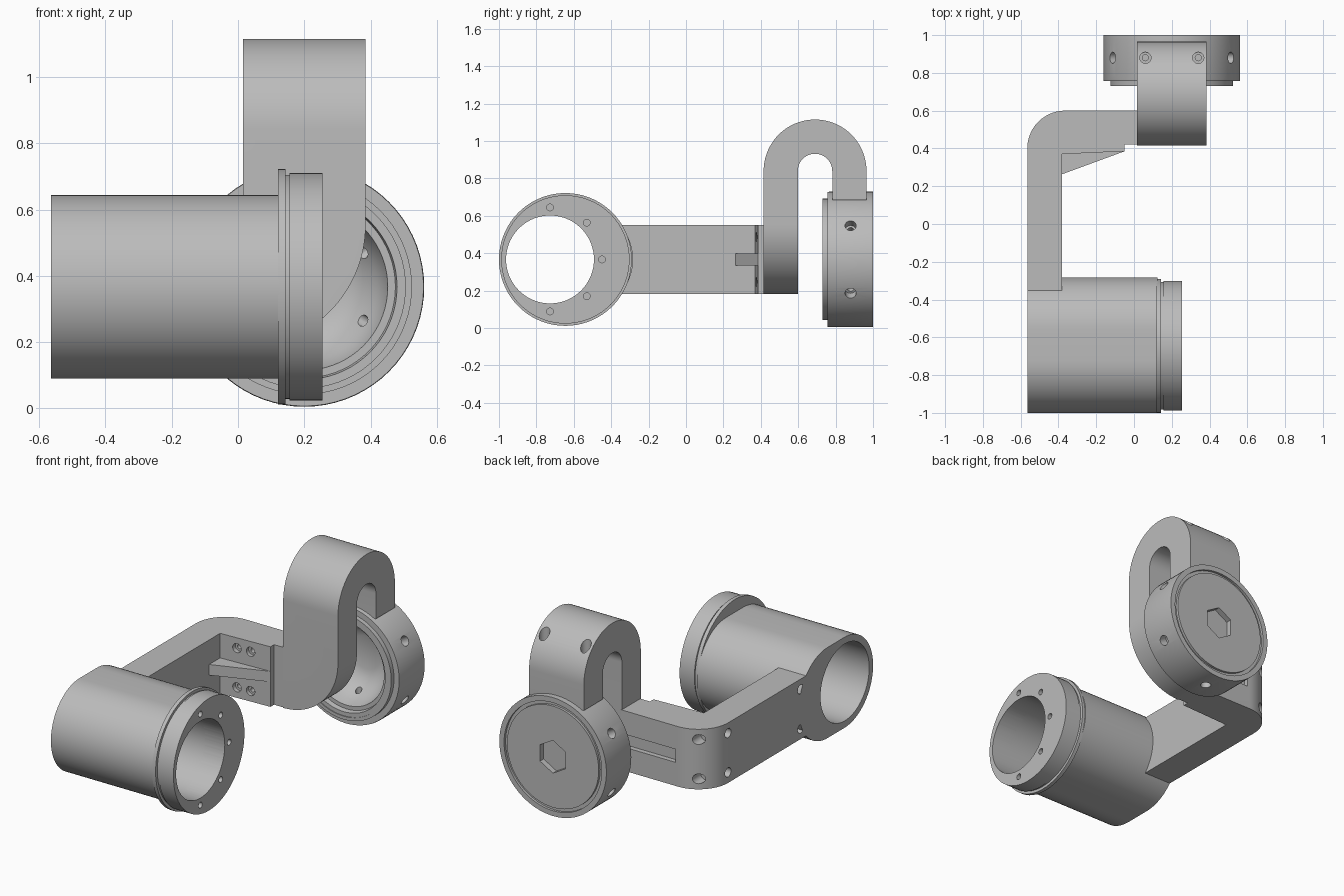
import bpy, bmesh
from math import sin, cos, pi, radians
from mathutils import Vector, Matrix

cube = bpy.data.objects.get("Cube")
if cube:
    bpy.data.objects.remove(cube, do_unlink=True)

grey = bpy.data.materials.new("machined grey")
grey.use_nodes = True
tone = (0.5, 0.5, 0.5, 1)
grey.diffuse_color = tone
grey.node_tree.nodes["Principled BSDF"].inputs["Base Color"].default_value = tone

MID = 0.367  # height of every main axis


def make(name, bm):
    bmesh.ops.recalc_face_normals(bm, faces=bm.faces)
    mesh = bpy.data.meshes.new(name)
    bm.to_mesh(mesh)
    bm.free()
    mesh.materials.append(grey)
    ob = bpy.data.objects.new(name, mesh)
    bpy.context.collection.objects.link(ob)
    return ob


def arc(cx, cy, r, start, end, n=24):
    angles = [radians(start + (end - start) * i / n) for i in range(n + 1)]
    return [(cx + r * cos(a), cy + r * sin(a)) for a in angles]


def prism(name, pts, axis, lo, hi):
    """Extrude an outline along an axis; the outline lies in the other two."""
    place = {"x": lambda a, b, t: (t, a, b),
             "y": lambda a, b, t: (a, t, b),
             "z": lambda a, b, t: (a, b, t)}[axis]
    bm = bmesh.new()
    face = bm.faces.new([bm.verts.new(place(a, b, lo)) for a, b in pts])
    new = bmesh.ops.extrude_face_region(bm, geom=[face])["geom"]
    bmesh.ops.translate(bm, vec=place(0, 0, hi - lo),
                        verts=[g for g in new if isinstance(g, bmesh.types.BMVert)])
    return make(name, bm)


def lathe(name, profile, centre, axis, steps=72):
    """Turn a closed (radius, position) profile around the x or y axis."""
    bm = bmesh.new()
    direction = Vector((1, 0, 0)) if axis == "x" else Vector((0, 1, 0))
    up = Vector((0, 0, 1))
    verts = [bm.verts.new(Vector(centre) + up * r + direction * t) for r, t in profile]
    edges = [bm.edges.new((v, verts[i - 1])) for i, v in enumerate(verts)
             if profile[i][0] + profile[i - 1][0] > 0]
    bmesh.ops.spin(bm, geom=verts + edges, cent=centre, axis=direction,
                   angle=2 * pi, steps=steps, use_duplicate=False)
    bmesh.ops.remove_doubles(bm, verts=bm.verts, dist=0.0002)
    return make(name, bm)


def cut(ob, cutter):
    cutter.hide_render = True
    mod = ob.modifiers.new("cut", "BOOLEAN")
    mod.operation = "DIFFERENCE"
    mod.solver = "EXACT"
    mod.object = cutter
    bpy.context.view_layer.objects.active = ob
    bpy.ops.object.modifier_apply(modifier=mod.name)
    bpy.data.objects.remove(cutter, do_unlink=True)


def drill(ob, start, direction, r, depth, segs=20):
    d = Vector(direction).normalized()
    bm = bmesh.new()
    turn = d.to_track_quat("Z", "Y").to_matrix().to_4x4()
    mat = Matrix.Translation(Vector(start) + d * depth / 2) @ turn
    bmesh.ops.create_cone(bm, cap_ends=True, segments=segs, radius1=r,
                          radius2=r, depth=depth, matrix=mat)
    cut(ob, make("cutter", bm))


# Wide sleeve with an off-centre round bore
BORE_Y = -0.727
sleeve = prism("sleeve", arc(-0.56, MID, 0.277, -90, 90, 36)
               + arc(-0.723, MID, 0.277, 90, 270, 36), "x", -0.565, 0.125)
drill(sleeve, (-0.7, BORE_Y, MID), (1, 0, 0), 0.235, 1.2, 72)

# Stepped collar on the sleeve, with its bolt circle
collar = lathe("collar", [(0, 0.12), (0.355, 0.12), (0.355, 0.143), (0.338, 0.143),
                          (0.338, 0.155), (0.343, 0.155), (0.343, 0.255), (0, 0.255)],
               (0, -0.645, MID), "x")
drill(collar, (-0.7, BORE_Y, MID), (1, 0, 0), 0.235, 1.2, 72)
for deg in range(-90, 91, 45):
    a = radians(deg)
    drill(collar, (0.27, BORE_Y + 0.278 * cos(a), MID + 0.278 * sin(a)),
          (-1, 0, 0), 0.018, 0.08)

# Angled arm with a rounded outer corner
arm = prism("arm", [(-0.38, -0.4), (-0.565, -0.4)] + arc(-0.365, 0.4, 0.2, 180, 90)
            + [(0.02, 0.6), (0.02, 0.42), (-0.05, 0.42), (-0.05, 0.385), (-0.38, 0.37)],
            "z", 0.183, 0.55)
cut(arm, prism("cutter", [(-0.35, 0.57), (0.1, 0.57), (0.1, 0.7), (-0.35, 0.7)],
               "z", MID - 0.04, MID + 0.04))
for side in (-1, 1):
    z = MID + side * 0.12
    for y in (0.4, -0.3):
        drill(arm, (-0.6, y, z), (1, 0, 0), 0.028, 0.12)
    drill(arm, (-0.48, 0.7, z), (0, -1, 0), 0.03, 0.2)
    for x in (-0.27, -0.18):
        drill(arm, (x, 0.34, z), (0, 1, 0), 0.028, 0.06)
        drill(arm, (x, 0.34, z), (0, 1, 0), 0.014, 0.12)

# Stiffening rib in the inner corner
prism("rib", [(-0.39, 0.26), (-0.05, 0.385), (-0.05, 0.4), (-0.39, 0.4)], "z", 0.335, 0.4)

# Hooked bracket, its lower outer corner rounded off
hook = prism("hook_bracket", [(0.415, 0.183)] + [(0.6, 0.183)]
             + arc(0.69, 0.84, 0.092, 180, 0) + [(0.782, 0.685), (0.965, 0.685)]
             + arc(0.69, 0.84, 0.275, 0, 180, 40), "x", 0.015, 0.385)
cut(hook, prism("cutter", arc(0.015, 0.553, 0.37, -90, 0, 32) + [(0.5, 0.553), (0.5, 0.1),
                                                               (0.015, 0.1)], "y", 0.3, 0.7))
for x in (0.06, 0.34):
    drill(hook, (x, 0.88, 1.15), (0, 0, -1), 0.03, 0.17)
    drill(hook, (x, 0.88, 1.15), (0, 0, -1), 0.016, 0.35)

# Round cup with a hollow front and a ringed back
cup = lathe("cup", [(0, 0.95), (0.1, 0.95), (0.15, 0.932), (0.19, 0.9), (0.22, 0.86),
                    (0.24, 0.82), (0.252, 0.765), (0.275, 0.765), (0.28, 0.735),
                    (0.305, 0.735), (0.305, 0.73), (0.325, 0.73), (0.325, 0.757),
                    (0.36, 0.757), (0.362, 0.765), (0.362, 1), (0.33, 1), (0.33, 0.985),
                    (0.31, 0.985), (0.31, 1), (0, 1)], (0.2, 0, MID), "y")
drill(cup, (0.2, 1.05, MID), (0, -1, 0), 0.1, 0.085, 6)
for deg in (30, 150, 210, 270, 330):
    d = Vector((cos(radians(deg)), 0, sin(radians(deg))))
    start = Vector((0.2, 0.88, MID)) + d * 0.4
    drill(cup, start, -d, 0.03, 0.09)
    drill(cup, start, -d, 0.018, 0.25)

# Smooth curved surfaces while keeping machined edges crisp
for ob in bpy.context.scene.objects:
    ob.select_set(ob.type == "MESH")
bpy.ops.object.shade_smooth_by_angle(angle=radians(30))
